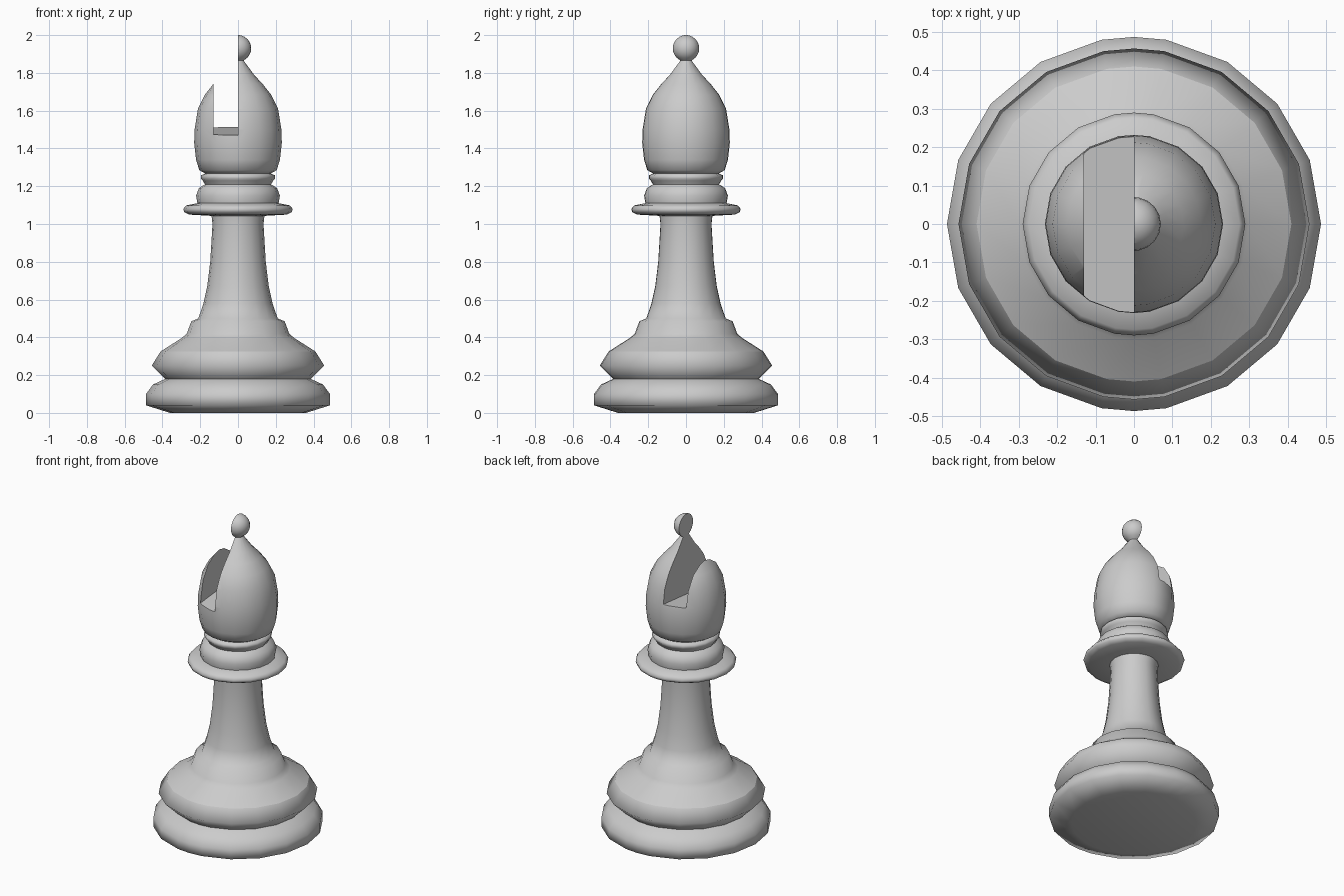
import bpy
import bmesh
from math import radians, cos, sin, pi

old = bpy.data.objects.get("Cube")
if old:
    bpy.data.objects.remove(old, do_unlink=True)

grey = bpy.data.materials.new("plain grey")
grey.use_nodes = True
colour = (0.6, 0.6, 0.6, 1)
grey.diffuse_color = colour
grey.node_tree.nodes["Principled BSDF"].inputs["Base Color"].default_value = colour

# Eighteen even sides plus one extra edge at the front and back
ANGLES = sorted(list(range(0, 360, 20)) + [90, 270])


def smooth(obj, angle):
    bpy.ops.object.select_all(action="DESELECT")
    obj.select_set(True)
    bpy.context.view_layer.objects.active = obj
    bpy.ops.object.shade_smooth_by_angle(angle=radians(angle))


def lathe(name, profile, cap_bottom=False, cap_top=False):
    """Spin (radius, height) points around the z axis."""
    bm = bmesh.new()
    rings = [[bm.verts.new((r * cos(radians(a)), r * sin(radians(a)), z))
              for a in ANGLES] for r, z in profile]
    n = len(ANGLES)
    for low, high in zip(rings, rings[1:]):
        for i in range(n):
            j = (i + 1) % n
            bm.faces.new((low[i], low[j], high[j], high[i]))
    if cap_bottom:
        bm.faces.new(rings[0][::-1])
    if cap_top:
        bm.faces.new(rings[-1])
    mesh = bpy.data.meshes.new(name)
    bm.to_mesh(mesh)
    bm.free()
    mesh.materials.append(grey)
    obj = bpy.data.objects.new(name, mesh)
    bpy.context.collection.objects.link(obj)
    return obj


# Base with a pinched waist
base = lathe("base", [(0.36, 0), (0.487, 0.04), (0.487, 0.1), (0.45, 0.15),
                      (0.385, 0.18), (0.457, 0.25), (0.41, 0.325)], cap_bottom=True)
smooth(base, 100)

# Sloping shoulder and tapering stem
stem = lathe("stem", [(0.41, 0.325), (0.3, 0.395), (0.272, 0.418), (0.247, 0.485),
                      (0.21, 0.5), (0.183, 0.58), (0.163, 0.67), (0.147, 0.8),
                      (0.135, 1.0), (0.14, 1.045)])
smooth(stem, 80)

# Collar disc, bulge and thin ring
collar = lathe("collar", [(0.14, 1.043), (0.26, 1.05), (0.285, 1.063), (0.29, 1.08),
                          (0.275, 1.098), (0.215, 1.11), (0.222, 1.15), (0.207, 1.19),
                          (0.175, 1.21), (0.187, 1.23), (0.195, 1.24), (0.195, 1.258),
                          (0.17, 1.268)])
smooth(collar, 80)

# Head and its ball finial in one continuous profile
head_profile = [(0.17, 1.265), (0.205, 1.285), (0.222, 1.34), (0.232, 1.43), (0.23, 1.5),
                (0.212, 1.61), (0.175, 1.685), (0.13, 1.742), (0.085, 1.79), (0.03, 1.865)]
for k in range(2, 12):
    a = -pi / 2 + pi * k / 12
    head_profile.append((0.07 * cos(a), 1.93 + 0.07 * sin(a)))
head_profile.append((0.002, 2.0))
head = lathe("head", head_profile, cap_bottom=True, cap_top=True)

# Slot cutter with a floor that rises towards the back
bpy.ops.mesh.primitive_cube_add(size=1, location=(-0.065, 0, 1.85))
cutter = bpy.context.object
cutter.name = "slot_cutter"
cutter.hide_render = True
for v in cutter.data.vertices:
    front = v.co.y < 0
    floor = 1.465 if front else 1.52
    v.co.x *= 0.13
    v.co.z = (floor if v.co.z < 0 else 2.2) - 1.85
    v.co.y *= 0.56

cutter.data.materials.append(grey)
slot = head.modifiers.new("slot", "BOOLEAN")
slot.operation = "DIFFERENCE"
slot.solver = "EXACT"
slot.object = cutter
bpy.context.view_layer.objects.active = head
bpy.ops.object.modifier_apply(modifier="slot")
bpy.data.objects.remove(cutter, do_unlink=True)
smooth(head, 55)
